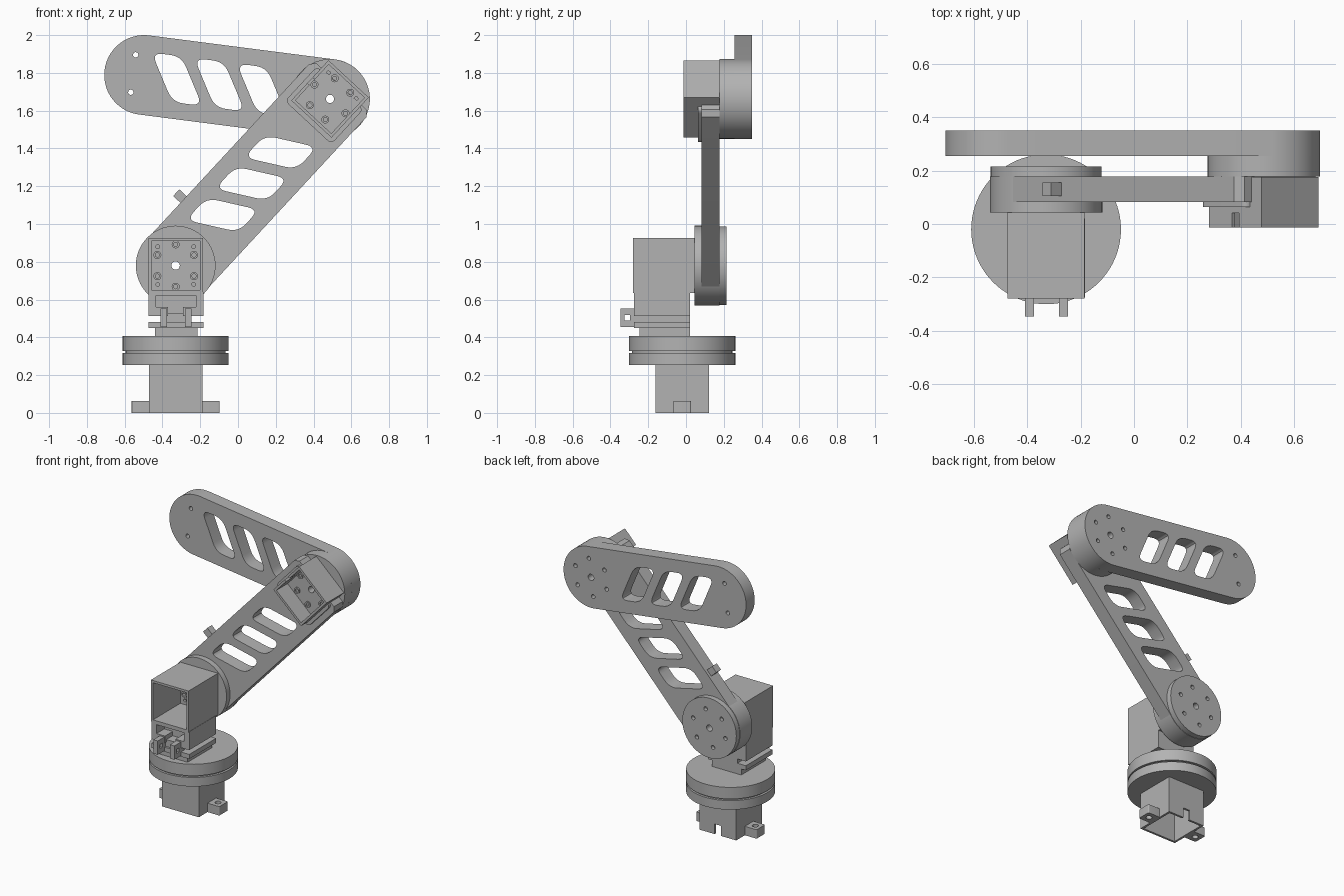
import bpy, bmesh
from math import sin, cos, pi, atan2, hypot, radians
from mathutils import Vector

if "Cube" in bpy.data.objects:
    bpy.data.objects.remove(bpy.data.objects["Cube"], do_unlink=True)

grey = bpy.data.materials.new("plain grey")
grey.use_nodes = True
grey.diffuse_color = (0.45, 0.45, 0.45, 1)
grey.node_tree.nodes["Principled BSDF"].inputs["Base Color"].default_value = grey.diffuse_color

# Joint positions in x, z
SHOULDER, ELBOW, TIP = (-0.33, 0.78), (0.487, 1.662), (-0.497, 1.789)
LOWER = atan2(ELBOW[1] - SHOULDER[1], ELBOW[0] - SHOULDER[0])
UPPER = atan2(ELBOW[1] - TIP[1], ELBOW[0] - TIP[0])
LOWER_LEN = hypot(ELBOW[0] - SHOULDER[0], ELBOW[1] - SHOULDER[1])
UPPER_LEN = hypot(ELBOW[0] - TIP[0], ELBOW[1] - TIP[1])
BASE = (-0.33, -0.02)
R = 0.211
SIDE = 0.29
WALL = 0.016


# Profiles
def arc(r, a=0, b=360, n=64, c=(0, 0)):
    steps = n if b - a == 360 else n + 1
    return [(c[0] + r * cos(radians(a + (b - a) * i / n)),
             c[1] + r * sin(radians(a + (b - a) * i / n))) for i in range(steps)]


def rect(w, h, c=(0, 0)):
    return [(c[0] + i * w / 2, c[1] + j * h / 2) for i, j in ((-1, -1), (1, -1), (1, 1), (-1, 1))]


def rounded(pts, r, n=6):
    out = []
    for i, p in enumerate(pts):
        p, a, b = Vector(p), Vector(pts[i - 1]), Vector(pts[(i + 1) % len(pts)])
        s, e = p + (a - p).normalized() * r, p + (b - p).normalized() * r
        for k in range(n + 1):
            t = k / n
            out.append(tuple(s * (1 - t) ** 2 + p * 2 * t * (1 - t) + e * t * t))
    return out


def slot(u):
    a = Vector((cos(radians(-60)), sin(radians(-60)))) * 0.142
    b, c = Vector((0.08, 0)), Vector((u, 0))
    return rounded([c - a - b, c + a - b, c + a + b, c - a + b], 0.06)


# Extrude a profile along y (in a turned x-z frame) or along z
def prism(name, pts, lo, hi, origin=(0, 0), angle=0, axis="y"):
    bm = bmesh.new()
    ca, sa = cos(angle), sin(angle)
    rings = []
    for d in (lo, hi):
        ring = []
        for u, v in pts:
            p, q = origin[0] + u * ca - v * sa, origin[1] + u * sa + v * ca
            ring.append(bm.verts.new((p, d, q) if axis == "y" else (p, q, d)))
        rings.append(ring)
        bm.faces.new(ring)
    n = len(pts)
    for i in range(n):
        j = (i + 1) % n
        bm.faces.new((rings[0][i], rings[0][j], rings[1][j], rings[1][i]))
    bmesh.ops.recalc_face_normals(bm, faces=bm.faces)
    me = bpy.data.meshes.new(name)
    bm.to_mesh(me)
    bm.free()
    me.materials.append(grey)
    ob = bpy.data.objects.new(name, me)
    bpy.context.collection.objects.link(ob)
    return ob


def block(name, x, y, z):
    return prism(name, [(x[0], z[0]), (x[1], z[0]), (x[1], z[1]), (x[0], z[1])], *y)


def modify(ob, cutters, operation="DIFFERENCE"):
    for c in cutters:
        m = ob.modifiers.new("cut", "BOOLEAN")
        m.object, m.operation, m.solver = c, operation, "EXACT"
    bpy.context.view_layer.update()
    me = bpy.data.meshes.new_from_object(ob.evaluated_get(bpy.context.evaluated_depsgraph_get()))
    ob.modifiers.clear()
    ob.data = me
    for c in cutters:
        bpy.data.objects.remove(c, do_unlink=True)
    return ob


def drill(r, c, lo, hi, origin, angle=0, axis="y"):
    return prism("cutter", arc(r, n=20, c=c), lo, hi, origin, angle, axis)


def screw_circle(r, radius, lo, hi, origin, angle):
    return [drill(r, c, lo, hi, origin, angle) for c in arc(radius, 90, 450, 6)]


# Base housing, open below, with a cable notch at the back
base = prism("base_housing", rect(0.284, 0.284), 0, 0.26, BASE, axis="z")
modify(base, [prism("cutter", rect(0.254, 0.254), -0.1, 0.235, BASE, axis="z"),
              block("cutter", (-0.355, -0.305), (0.06, 0.2), (-0.1, 0.07))])
for name, s in (("base_lug_left", 1), ("base_lug_right", -1)):
    tab = prism(name, rounded([(s * 0.13, -0.047), (s * 0.233, -0.047), (s * 0.233, 0.047),
                               (s * 0.13, 0.047)], 0.008), 0, 0.062, BASE, axis="z")
    modify(tab, [drill(0.02, (s * 0.19, 0), -0.1, 0.2, BASE, axis="z")])

# Turntable
for name, r, lo, hi in (("turntable_lower", 0.281, 0.253, 0.316), ("turntable_groove", 0.265, 0.31, 0.335),
                        ("turntable_upper", 0.281, 0.328, 0.408)):
    prism(name, arc(r, n=80), lo, hi, BASE, axis="z")

# Bracket between turntable and shoulder
block("bracket_foot", (-0.44, -0.215), (-0.247, 0.02), (0.40, 0.455))
block("bracket_flange", (-0.475, -0.183), (-0.275, 0.02), (0.45, 0.482))
block("bracket_stem", (-0.41, -0.25), (-0.26, 0.02), (0.475, 0.53))
head = block("bracket_head", (-0.475, -0.183), (-0.275, 0.02), (0.512, 0.64))
modify(head, [block("cutter", (-0.435, -0.223), (-0.4, -0.19), (0.56, 0.622)),
              block("cutter", (-0.37, -0.29), (-0.4, -0.19), (0.4, 0.57))])
for name, x in (("clip_right", -0.392), ("clip_left", -0.264)):
    clip = block(name, (x - 0.017, x + 0.017), (-0.348, -0.24), (0.456, 0.552))
    hole = block("cutter", (x - 0.1, x + 0.1), (-0.325, -0.297), (0.49, 0.518))
    modify(clip, [hole])


# Open motor housing with a screw plate at its back
def housing(name, origin, angle, front, back, plate):
    ob = prism(name, rect(SIDE, SIDE), front, back, origin, angle)
    inner = SIDE - 2 * WALL
    cuts = [prism("cutter", rect(inner, inner), front - 0.1, plate, origin, angle),
            drill(0.022, (0, 0), plate - 0.1, back + 0.1, origin, angle)]
    cuts += [drill(0.01, c, plate - 0.1, plate + 0.02, origin, angle) for c in rect(0.19, 0.2)]
    cuts += screw_circle(0.011, 0.112, plate - 0.1, plate + 0.02, origin, angle)
    if origin == ELBOW:
        cuts.append(prism("cutter", rect(0.04, 0.06, (0, SIDE / 2)), front - 0.1, front + 0.055, origin, angle))
    modify(ob, cuts)
    for i, c in enumerate(arc(0.112, 90, 450, 6)):
        ring = prism(f"{name}_boss_{i + 1}", arc(0.021, n=20, c=c), plate - 0.008, plate + 0.004, origin, angle)
        modify(ring, [drill(0.011, c, plate - 0.1, plate + 0.1, origin, angle)])


housing("shoulder_housing", SHOULDER, 0, -0.28, 0.046, 0.022)
housing("elbow_housing", ELBOW, LOWER, -0.013, 0.177, 0.11)

# Shoulder joint discs
for name, r, lo, hi, holes in (("shoulder_disc", R, 0.044, 0.178, False), ("shoulder_cap", R - 0.003, 0.177, 0.215, True)):
    disc = prism(name, arc(r), lo, hi, SHOULDER)
    cuts = [drill(0.022, (0, 0), -0.1, 0.4, SHOULDER)]
    if holes:
        cuts += screw_circle(0.014, 0.13, 0.19, 0.4, SHOULDER, LOWER)
    modify(disc, cuts)

# Lower arm
end = LOWER_LEN + 0.06
outline = arc(R - 0.004, 90, 270, 32) + [(end, 0.004 - R), (end + 0.03, 0.03 - R), (end + 0.03, R - 0.03), (end, R - 0.004)]
lower = prism("lower_arm", outline, 0.083, 0.178, SHOULDER, LOWER)
cuts = [prism("cutter", slot(LOWER_LEN - 0.385 - 0.226 * i), 0, 0.4, SHOULDER, LOWER) for i in range(3)]
cuts += [prism("cutter", rect(SIDE - 0.01, SIDE - 0.01), -0.1, 0.11, ELBOW, LOWER),
         drill(0.022, (0, 0), -0.1, 0.4, ELBOW), drill(0.022, (0, 0), -0.1, 0.4, SHOULDER)]
modify(lower, cuts)
prism("arm_peg", rect(0.048, 0.07, (0.285, 0.225)), 0.106, 0.156, SHOULDER, LOWER)

# Raised collar where the elbow housing meets the lower arm
collar = prism("elbow_collar", rounded(rect(0.25, 0.335, (-0.045, 0)), 0.03), 0.063, 0.09, ELBOW, LOWER)
modify(collar, [prism("cutter", rect(SIDE - 0.01, SIDE - 0.01), -0.1, 0.4, ELBOW, LOWER)])

# Upper arm with its elbow boss
upper = prism("upper_arm", arc(R, 90, 270, 40) + arc(R, -90, 90, 40, (UPPER_LEN, 0)), 0.256, 0.35, TIP, UPPER)
cuts = [prism("cutter", slot(UPPER_LEN - 0.363 - 0.227 * i), 0, 0.5, TIP, UPPER) for i in range(3)]
cuts += [drill(0.014, (-0.058, v), 0, 0.5, TIP, UPPER) for v in (-0.1, 0.1)]
cuts += [drill(0.022, (0, 0), 0, 0.5, ELBOW)] + screw_circle(0.014, 0.13, 0.32, 0.5, ELBOW, UPPER)
modify(upper, cuts)
boss = prism("elbow_boss", arc(R), 0.178, 0.258, ELBOW, UPPER)
modify(boss, [drill(0.022, (0, 0), 0, 0.5, ELBOW)])

# Smooth the round walls, keep the edges sharp
for ob in bpy.context.scene.objects:
    ob.select_set(ob.type == "MESH")
    if ob.type == "MESH":
        bpy.context.view_layer.objects.active = ob
bpy.ops.object.shade_smooth_by_angle(angle=radians(30))
